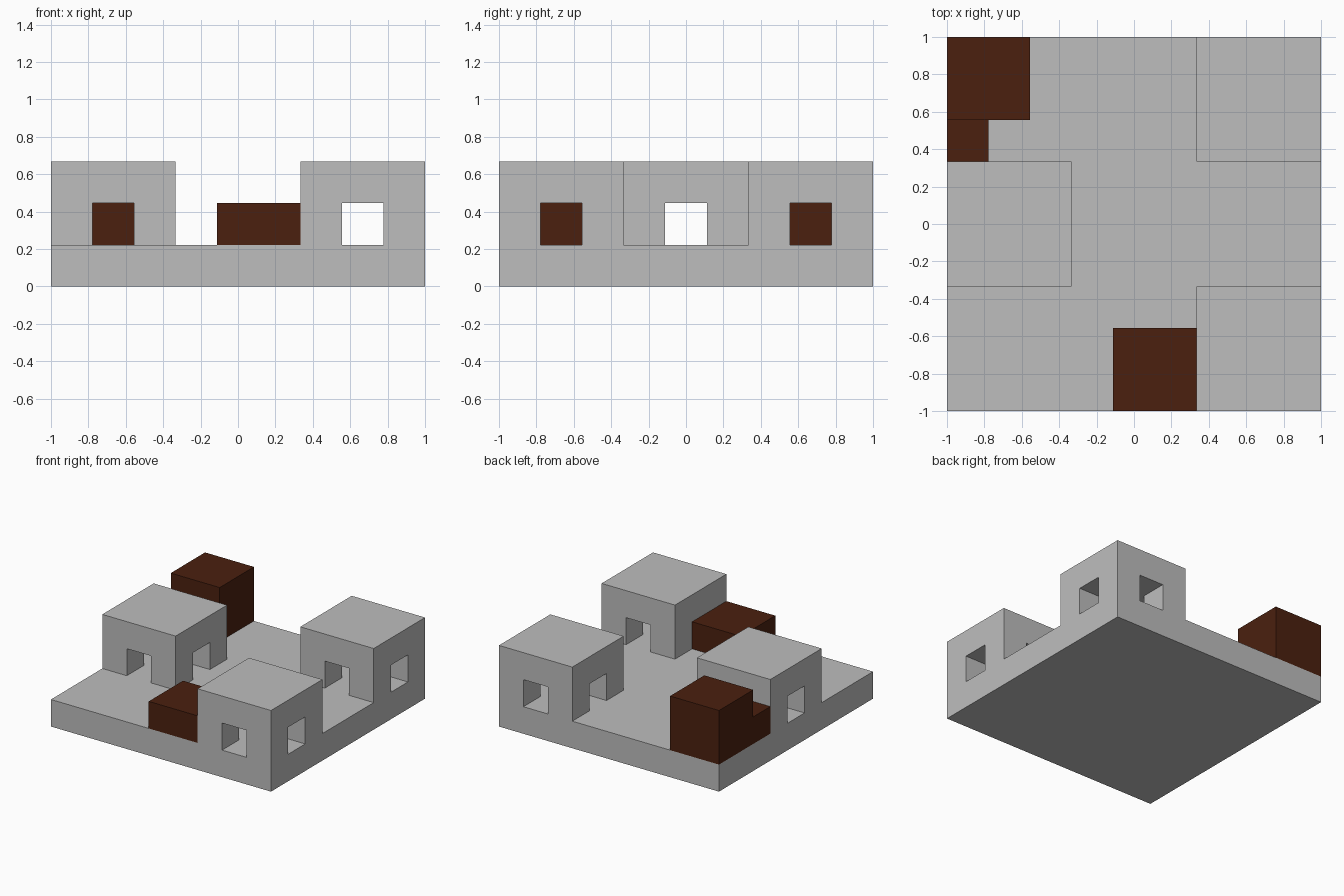
import bpy
import bmesh
import math
from itertools import product
from mathutils import Vector

if "Cube" in bpy.data.objects:
    bpy.data.objects.remove(bpy.data.objects["Cube"])

U = 2 / 9  # one block of the 9 x 9 layout


def material(name, rgb):
    m = bpy.data.materials.new(name)
    m.use_nodes = True
    m.diffuse_color = (*rgb, 1)
    m.node_tree.nodes["Principled BSDF"].inputs["Base Color"].default_value = (*rgb, 1)
    return m


stone = material("light_grey_stone", (0.515, 0.515, 0.515))
earth = material("dark_brown_earth", (0.070, 0.0145, 0.0048))


def blocks(x, y, z, w, d, h):
    """Set of block positions filling a box."""
    return set(product(range(x, x + w), range(y, y + d), range(z, z + h)))


def build(name, cells, mat, corner=(0, 0, 0)):
    """Skin a set of blocks with its outer faces and merge the flat ones."""
    bm = bmesh.new()
    for cell in cells:
        for axis, sign in product(range(3), (-1, 1)):
            n = [0, 0, 0]
            n[axis] = sign
            if tuple(c + k for c, k in zip(cell, n)) in cells:
                continue
            normal = Vector(n)
            u = Vector((n[1], n[2], n[0]))
            v = normal.cross(u)
            mid = Vector(cell) + Vector((0.5, 0.5, 0.5)) + normal / 2
            ring = [mid + (u * a + v * b) / 2
                    for a, b in ((-1, -1), (1, -1), (1, 1), (-1, 1))]
            bm.faces.new([bm.verts.new(p * U) for p in ring])
    bmesh.ops.remove_doubles(bm, verts=bm.verts[:], dist=0.001)
    bmesh.ops.dissolve_limit(bm, angle_limit=math.radians(1),
                             verts=bm.verts[:], edges=bm.edges[:])
    mesh = bpy.data.meshes.new(name)
    bm.to_mesh(mesh)
    bm.free()
    mesh.materials.append(mat)
    obj = bpy.data.objects.new(name, mesh)
    obj.location = (corner[0] * U - 1, corner[1] * U - 1, corner[2] * U)
    bpy.context.collection.objects.link(obj)
    return obj


# Ground slab
build("base_slab", blocks(0, 0, 0, 9, 9, 1), stone)

# Houses: a solid cube with two crossing passages at floor level
house = blocks(0, 0, 0, 3, 3, 2) - blocks(1, 0, 0, 1, 3, 1) - blocks(0, 1, 0, 3, 1, 1)
for name, x, y in (("front_house", 6, 0), ("back_house", 6, 6), ("side_house", 0, 3)):
    build(name, house, stone, (x, y, 1))

# Low mound at the front edge
build("low_mound", blocks(0, 0, 0, 2, 2, 1), earth, (4, 0, 1))

# Tall mound in the back corner with a lower step
build("stepped_mound", blocks(0, 1, 0, 2, 2, 2) | blocks(0, 0, 0, 1, 1, 1),
      earth, (0, 6, 1))
